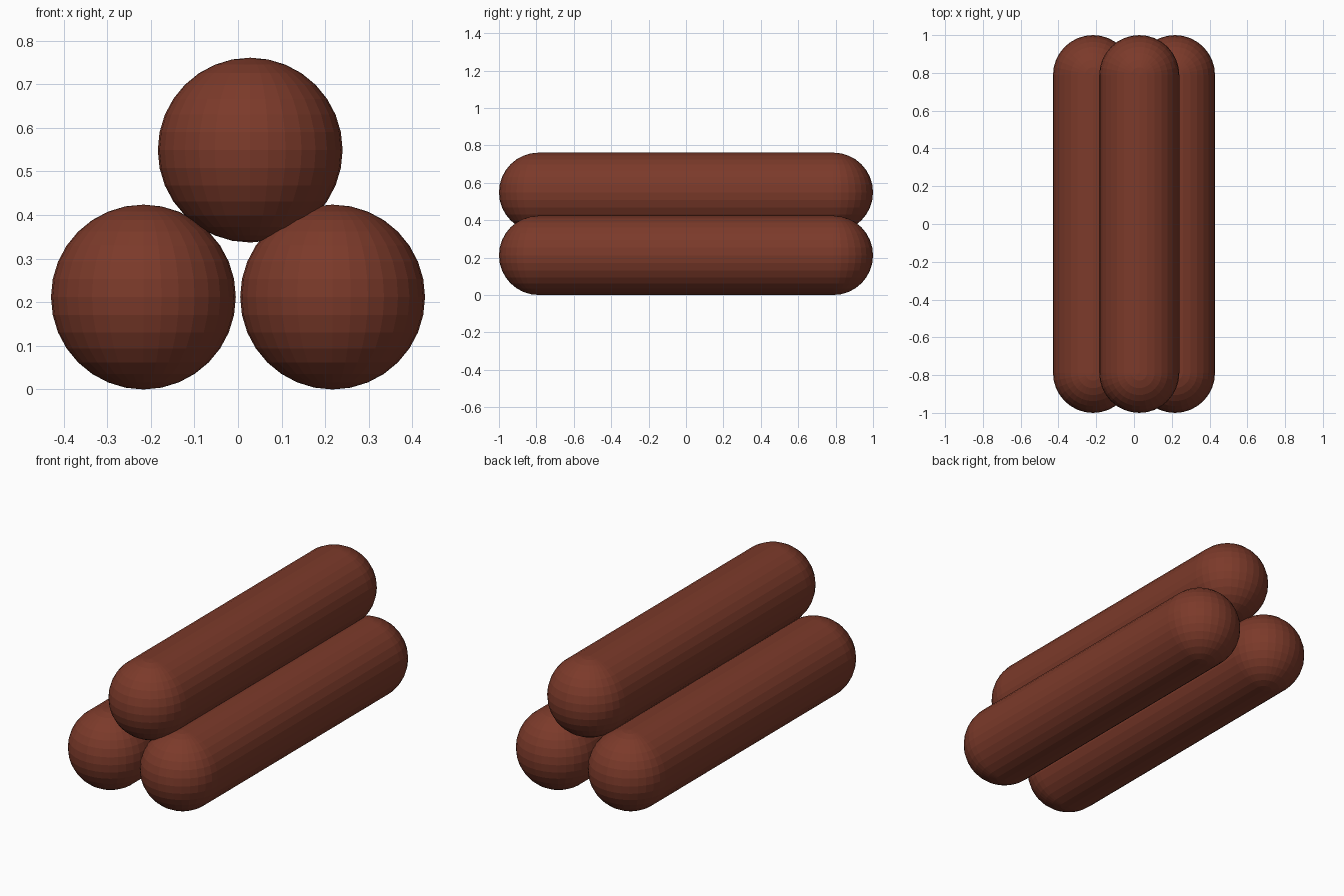
import bpy, bmesh

if "Cube" in bpy.data.objects:
    bpy.data.objects.remove(bpy.data.objects["Cube"])

R = 0.212      # log radius
HALF = 1.0     # half length

mat = bpy.data.materials.new("reddish_brown")
mat.diffuse_color = (0.2, 0.042, 0.023, 1)
mat.use_nodes = True
mat.node_tree.nodes["Principled BSDF"].inputs["Base Color"].default_value = mat.diffuse_color


def capsule(name, x, z):
    bm = bmesh.new()
    bmesh.ops.create_uvsphere(bm, u_segments=32, v_segments=16, radius=R)
    # keep the rear half as the rounded end
    bmesh.ops.delete(bm, geom=[v for v in bm.verts if v.co.y < -1e-4], context='VERTS')
    bmesh.ops.translate(bm, verts=bm.verts, vec=(0, HALF - R, 0))
    # copy it to the front
    copy = bmesh.ops.duplicate(bm, geom=bm.verts[:] + bm.edges[:] + bm.faces[:])["geom"]
    for v in copy:
        if isinstance(v, bmesh.types.BMVert):
            v.co.y = -v.co.y
    # join both rims with the straight middle
    bmesh.ops.bridge_loops(bm, edges=[e for e in bm.edges if e.is_boundary])
    bmesh.ops.recalc_face_normals(bm, faces=bm.faces)
    me = bpy.data.meshes.new(name)
    bm.to_mesh(me)
    bm.free()
    me.materials.append(mat)
    ob = bpy.data.objects.new(name, me)
    ob.location = (x, 0, z)
    bpy.context.collection.objects.link(ob)


# two logs on the ground, one resting on top
capsule("left_log", -0.217, R)
capsule("right_log", 0.217, R)
capsule("top_log", 0.028, 0.549)
